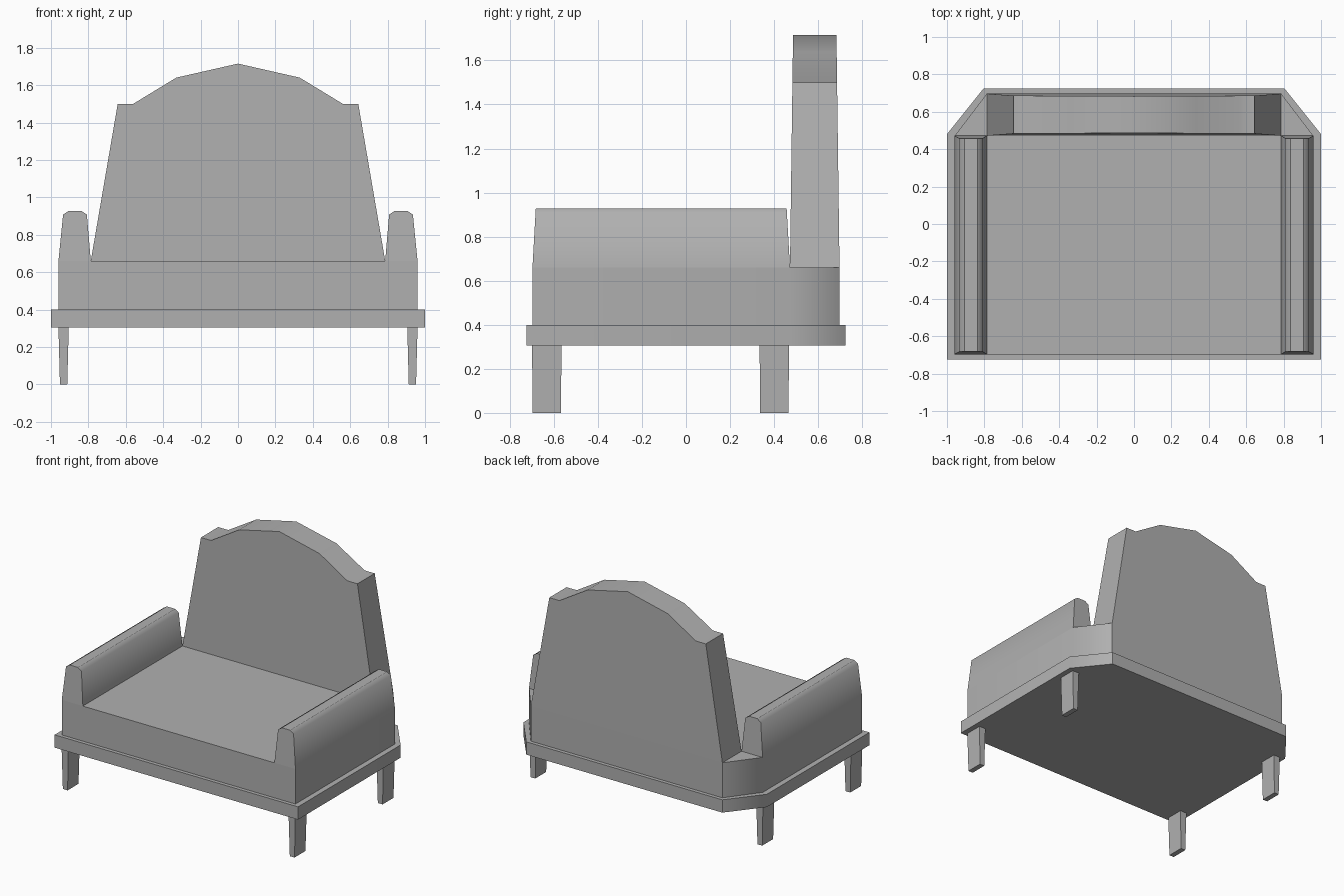
import bpy, bmesh, math

if "Cube" in bpy.data.objects:
    bpy.data.objects.remove(bpy.data.objects["Cube"])

# Mid-grey for the whole piece
grey = bpy.data.materials.new("grey")
grey.diffuse_color = (0.435, 0.435, 0.435, 1)
grey.use_nodes = True
grey.node_tree.nodes["Principled BSDF"].inputs["Base Color"].default_value = grey.diffuse_color


def loft(name, bottom, top, angle=40):
    """Solid between two matching rings of 3D points."""
    bm = bmesh.new()
    a = [bm.verts.new(p) for p in bottom]
    b = [bm.verts.new(p) for p in top]
    n = len(a)
    bm.faces.new(a)
    bm.faces.new(b)
    for i in range(n):
        j = (i + 1) % n
        bm.faces.new((a[i], a[j], b[j], b[i]))
    bmesh.ops.recalc_face_normals(bm, faces=bm.faces[:])
    mesh = bpy.data.meshes.new(name)
    bm.to_mesh(mesh)
    bm.free()
    mesh.materials.append(grey)
    obj = bpy.data.objects.new(name, mesh)
    bpy.context.collection.objects.link(obj)
    bpy.ops.object.select_all(action='DESELECT')
    obj.select_set(True)
    bpy.context.view_layer.objects.active = obj
    bpy.ops.object.shade_smooth_by_angle(angle=math.radians(angle))
    return obj


def slab(name, half_w, front, corner_y, back, corner_x, z0, z1):
    """Flat block with the two rear corners cut off."""
    right = [(half_w, front), (half_w, corner_y), (corner_x, back)]
    outline = right + [(-x, y) for x, y in reversed(right)]
    obj = loft(name, [(x, y, z0) for x, y in outline],
               [(x, y, z1) for x, y in outline])
    # Keep the long sides flat so only the cut corners blend
    mod = obj.modifiers.new("weighted", 'WEIGHTED_NORMAL')
    mod.keep_sharp = True
    return obj


def upright(name, profile, y0, y1, lean, z0, z1, angle=40):
    """Front-view profile given depth, narrowing by lean from z0 up to z1."""
    def inset(z):
        return lean * (z - z0) / (z1 - z0)
    return loft(name, [(x, y0 + inset(z), z) for x, z in profile],
                [(x, y1 - inset(z), z) for x, z in profile], angle)


def rect(x0, x1, y0, y1, z):
    return [(x0, y0, z), (x1, y0, z), (x1, y1, z), (x0, y1, z)]


# Base frame and seat block
slab("base_frame", 1.0, -0.724, 0.48, 0.724, 0.805, 0.305, 0.40)
slab("seat", 0.96, -0.697, 0.47, 0.697, 0.787, 0.40, 0.66)

# Backrest with a stepped, arched crest
half = [(0.787, 0.66), (0.643, 1.50), (0.56, 1.50), (0.33, 1.64)]
crest = half + [(0, 1.715)] + [(-x, z) for x, z in reversed(half)]
upright("backrest", crest, 0.472, 0.697, 0.014, 0.66, 1.715)

# Armrests: sides roll smoothly into the bevels, the flat top stays crisp
arm = [(0.96, 0.66), (0.935, 0.908), (0.905, 0.928),
       (0.838, 0.928), (0.808, 0.908), (0.787, 0.66)]
for side, s in (("right", 1), ("left", -1)):
    rest = upright(side + "_armrest", [(s * x, z) for x, z in arm],
                   -0.697, 0.472, 0.015, 0.66, 0.928, angle=65)
    for e in rest.data.edges:
        if all(rest.data.vertices[v].co.z > 0.92 for v in e.vertices):
            e.use_edge_sharp = True

    # Tapered legs
    for end, yc in (("front", -0.632), ("back", 0.401)):
        loft(f"{end}_{side}_leg",
             rect(s * 0.913, s * 0.952, yc - 0.064, yc + 0.064, 0.0),
             rect(s * 0.905, s * 0.960, yc - 0.067, yc + 0.067, 0.305))
